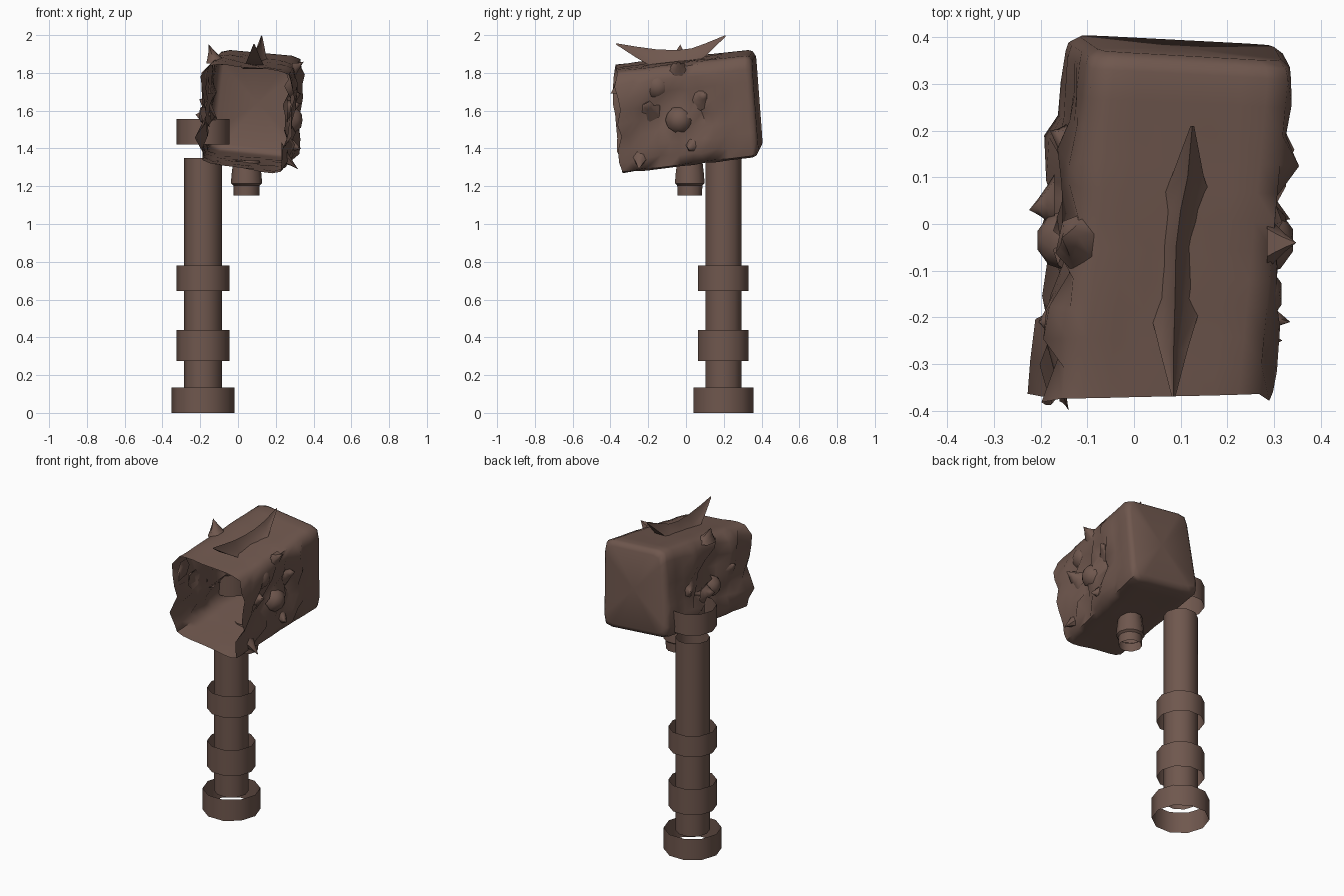
import bpy, bmesh, math, random
from mathutils import Vector

if "Cube" in bpy.data.objects:
    bpy.data.objects.remove(bpy.data.objects["Cube"])

random.seed(4)
mat = bpy.data.materials.new("dark brown")
mat.diffuse_color = (0.16, 0.096, 0.076, 1)
mat.use_nodes = True
mat.node_tree.nodes["Principled BSDF"].inputs["Base Color"].default_value = mat.diffuse_color


def finish(name, bm, angle):
    me = bpy.data.meshes.new(name)
    bm.to_mesh(me)
    bm.free()
    me.materials.append(mat)
    ob = bpy.data.objects.new(name, me)
    bpy.context.collection.objects.link(ob)
    bpy.ops.object.select_all(action='DESELECT')
    ob.select_set(True)
    bpy.context.view_layer.objects.active = ob
    bpy.ops.object.shade_smooth_by_angle(angle=math.radians(angle))
    return ob


def bridge(bm, a, b):
    for i in range(len(a)):
        j = (i + 1) % len(a)
        bm.faces.new((a[i], a[j], b[j], b[i]))


def tube(name, x, y, profile, sides=10):
    """Open lathe through (radius, z) pairs."""
    bm = bmesh.new()
    loops = []
    for r, z in profile:
        loops.append([bm.verts.new((x + r * math.cos(2 * math.pi * i / sides),
                                    y + r * math.sin(2 * math.pi * i / sides), z))
                      for i in range(sides)])
    for a, b in zip(loops, loops[1:]):
        bridge(bm, a, b)
    return finish(name, bm, 40)


# Handle and its open collars
HX, HY = -0.185, 0.198
tube("handle", HX, HY, [(0.1, 0.12), (0.1, 1.35)])
for name, r, z0, z1 in (("pommel_ring", 0.167, 0, 0.135),
                        ("lower_grip_ring", 0.14, 0.275, 0.44),
                        ("upper_grip_ring", 0.14, 0.645, 0.78),
                        ("neck_ring", 0.14, 1.42, 1.555)):
    tube(name, HX, HY, [(r, z0), (r, z1)])

# Stepped stub under the head
tube("underside_stub", 0.045, 0.02,
     [(0.068, 1.15), (0.07, 1.205), (0.083, 1.215), (0.078, 1.27), (0.07, 1.335)])

# Head corners, front and back: bottom-left, bottom-right, top-right, top-left
FRONT = [Vector(p) for p in ((-0.2, -0.345, 1.325), (0.235, -0.335, 1.262),
                             (0.28, -0.365, 1.805), (-0.165, -0.375, 1.85))]
BACK = [Vector(p) for p in ((-0.155, 0.41, 1.40), (0.325, 0.385, 1.35),
                            (0.345, 0.345, 1.89), (-0.095, 0.37, 1.93))]


def head_point(u, v, t):
    """u, v in -1..1 across the head, t from front 0 to back 1."""
    a, b = (u + 1) / 2, (v + 1) / 2
    c = [f.lerp(k, t) for f, k in zip(FRONT, BACK)]
    return c[0].lerp(c[1], a).lerp(c[3].lerp(c[2], a), b)


# Hollow head, open at the front, with battered side walls
N, M = 8, 11
outline = []
for k in range(4):
    for i in range(N):
        s = -1 + 2 * i / N
        u, v = ((s, -1), (1, s), (-s, 1), (-1, -s))[k]
        if i == 0:                      # clipped corner
            u, v = u * 0.95, v * 0.95
        outline.append((u, v))

bm = bmesh.new()
loops = []
for j in range(M + 1):
    t = 0.95 * j / M
    ring = []
    for u, v in outline:
        side = abs(u) > 0.99
        if side:
            amp = 0.15 if t < 0.72 else 0.03
            d = random.uniform(-0.6, 1.1) * amp
            # crater around the boss in the middle of each side
            rr = math.hypot((t - 0.45) * 0.75, (v + 0.05) * 0.28)
            d -= 0.16 * math.exp(-((rr - 0.11) / 0.04) ** 2)
            e = random.uniform(-0.2, 0.2) * amp
            if j == 0:                  # slightly ragged rim
                e = random.uniform(-0.035, 0.015)
            p = head_point(u * (1 + d), v + e, t + e)
        else:
            d = random.uniform(-0.015, 0.01) if t < 0.7 else 0
            p = head_point(u, v * (1 + d), t)
        ring.append(bm.verts.new(p))
    loops.append(ring)
# Rounded back end
for t, s in ((0.98, 0.97), (1.0, 0.88)):
    loops.append([bm.verts.new(head_point(u * s, v * s, t)) for u, v in outline])
for a, b in zip(loops, loops[1:]):
    bridge(bm, a, b)
mid = bm.verts.new(head_point(0, 0, 1.0))
L = len(outline)
for i in range(L):
    bm.faces.new((loops[-1][i], loops[-1][(i + 1) % L], mid))
finish("hollow_head", bm, 60)


def boss(name, c, r, sx):
    """Dome bulging out of a side wall, open on the inside."""
    bm = bmesh.new()
    bmesh.ops.create_icosphere(bm, subdivisions=2, radius=r)
    cut = [v for v in bm.verts if v.co.x * sx < -0.1 * r]
    bmesh.ops.delete(bm, geom=cut, context='VERTS')
    bmesh.ops.translate(bm, verts=bm.verts, vec=Vector(c))
    finish(name, bm, 60)


boss("right_boss", (0.27, -0.035, 1.55), 0.075, 1)
boss("right_upper_boss", (0.245, -0.15, 1.73), 0.075, 1)
boss("left_boss", (-0.145, -0.035, 1.58), 0.065, -1)

# Crescent crest on the top, both ends drawn out to points
# Sections: x, y, base z, ridge z, half width
CREST = [(0.085, -0.37, 1.95, 1.957, 0.004), (0.085, -0.27, 1.885, 1.94, 0.03),
         (0.088, -0.16, 1.82, 1.925, 0.06), (0.09, -0.05, 1.83, 1.92, 0.075),
         (0.1, 0.03, 1.845, 1.93, 0.075), (0.115, 0.1, 1.885, 1.955, 0.035),
         (0.125, 0.21, 1.993, 2.0, 0.004)]
bm = bmesh.new()
rows = []
for x, y, zb, zt, w in CREST:
    zm = zb + (zt - zb) * 0.35
    rows.append([bm.verts.new(p) for p in ((x - w, y, zb), (x - w * 0.35, y, zm),
                                           (x, y, zt), (x + w * 0.35, y, zm),
                                           (x + w, y, zb))])
for a, b in zip(rows, rows[1:]):
    bridge(bm, a, b)
bm.faces.new(rows[0])
bm.faces.new(rows[-1])
bmesh.ops.recalc_face_normals(bm, faces=bm.faces)
finish("top_crest", bm, 50)


def spike(name, base, tip, w, h, up):
    """Flared thorn: elliptical base of half-sizes w, h, drawn out to a tip."""
    base, tip, up = Vector(base), Vector(tip), Vector(up)
    s = (tip - base).normalized().cross(up)
    s = s.normalized() if s.length > 1e-4 else Vector((0, 1, 0))
    f = up.cross(s).normalized()        # base lies flat on the wall
    bm = bmesh.new()
    rows = []
    for k, q in ((0, 1.0), (0.3, 0.65), (0.62, 0.32)):
        c = base.lerp(tip, k)
        rows.append([bm.verts.new(c + s * (w * q * math.cos(i * math.pi / 3))
                                  + f * (h * q * math.sin(i * math.pi / 3)))
                     for i in range(6)])
    end = bm.verts.new(tip)
    for a, b in zip(rows, rows[1:]):
        bridge(bm, a, b)
    for i in range(6):
        bm.faces.new((rows[-1][i], rows[-1][(i + 1) % 6], end))
    bmesh.ops.recalc_face_normals(bm, faces=bm.faces)
    finish(name, bm, 60)


# Horns and short thorns on the walls and rim
spike("top_left_horn", (-0.11, -0.04, 1.85), (-0.155, -0.03, 1.95), 0.07, 0.06, (0, 0, 1))
R, LFT = (1, 0, 0), (-1, 0, 0)
thorns = [((0.285, -0.04, 1.80), (0.348, -0.04, 1.86), R),
          ((0.26, -0.19, 1.6), (0.335, -0.21, 1.64), R),
          ((0.23, -0.24, 1.38), (0.318, -0.25, 1.29), R),
          ((0.28, 0.08, 1.66), (0.335, 0.1, 1.69), R),
          ((0.27, 0.05, 1.42), (0.335, 0.01, 1.4), R),
          ((-0.17, 0.05, 1.56), (-0.225, 0.03, 1.58), LFT),
          ((-0.17, -0.2, 1.62), (-0.205, -0.21, 1.66), LFT),
          ((-0.14, 0.16, 1.62), (-0.18, 0.2, 1.63), LFT),
          ((-0.16, -0.32, 1.74), (-0.14, -0.4, 1.69), LFT)]
for n, (b, t, up) in enumerate(thorns):
    spike("wall_thorn_%02d" % (n + 1), b, t, 0.06, 0.06, up)
